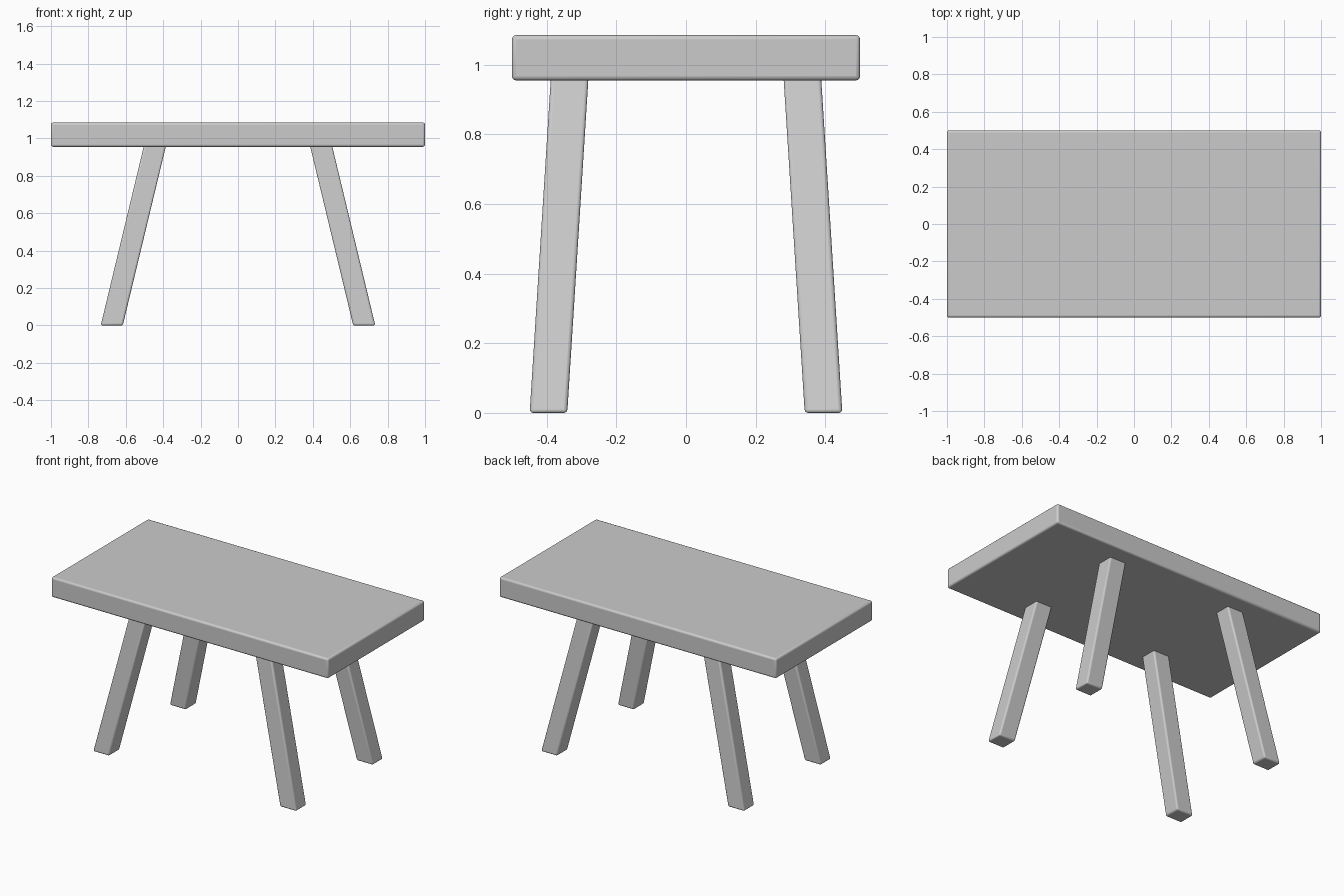
import bpy, bmesh
from mathutils import Vector

if "Cube" in bpy.data.objects:
    bpy.data.objects.remove(bpy.data.objects["Cube"])


def slanted_box(name, size, bottom, top, bevel):
    """Box with level ends whose centre line runs from bottom to top."""
    bottom, top = Vector(bottom), Vector(top)
    bm = bmesh.new()
    bmesh.ops.create_cube(bm, size=1)
    for v in bm.verts:
        centre = top if v.co.z > 0 else bottom
        v.co = centre + Vector((v.co.x * size[0], v.co.y * size[1], 0))
    bmesh.ops.recalc_face_normals(bm, faces=bm.faces)
    mesh = bpy.data.meshes.new(name)
    bm.to_mesh(mesh)
    bm.free()
    obj = bpy.data.objects.new(name, mesh)
    bpy.context.collection.objects.link(obj)

    # Softened edges
    mod = obj.modifiers.new("rounded_edges", 'BEVEL')
    mod.width = bevel
    mod.segments = 3
    bpy.ops.object.select_all(action='DESELECT')
    obj.select_set(True)
    bpy.context.view_layer.objects.active = obj
    bpy.ops.object.shade_smooth_by_angle()
    return obj


# Thick rectangular top
slanted_box("table_top", (2, 1), (0, 0, 0.955), (0, 0, 1.085), 0.012)

# Four splayed legs
for y_name, sy in (("front", -1), ("back", 1)):
    for x_name, sx in (("left", -1), ("right", 1)):
        slanted_box(f"{y_name}_{x_name}_leg", (0.118, 0.108),
                    (sx * 0.675, sy * 0.395, 0),
                    (sx * 0.443, sy * 0.334, 0.965), 0.01)
